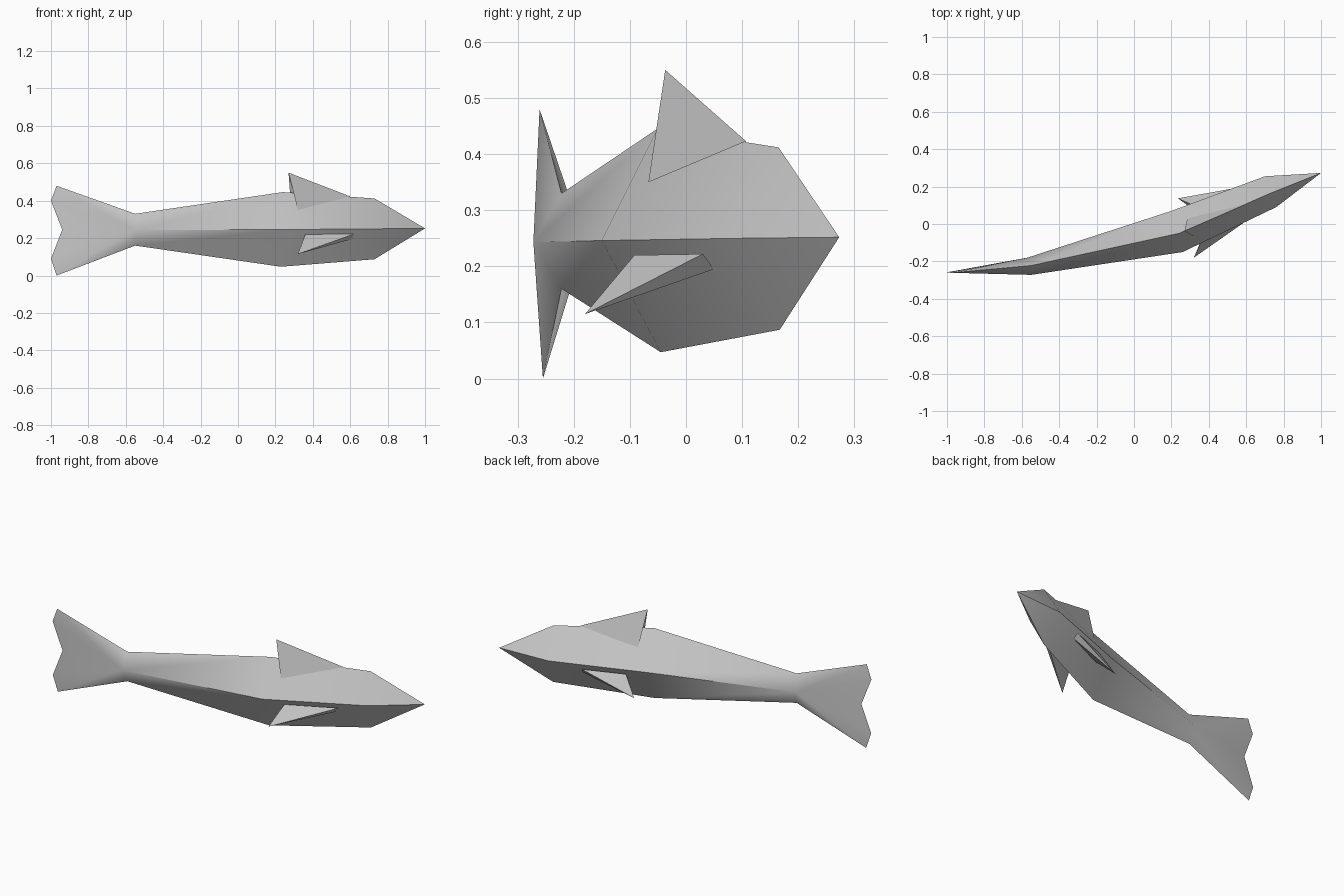
import bpy, bmesh
from math import radians

if "Cube" in bpy.data.objects:
    bpy.data.objects.remove(bpy.data.objects["Cube"])


def build(name, verts, faces):
    bm = bmesh.new()
    vs = [bm.verts.new(v) for v in verts]
    for f in faces:
        bm.faces.new([vs[i] for i in f])
    bmesh.ops.recalc_face_normals(bm, faces=bm.faces)
    me = bpy.data.meshes.new(name)
    bm.to_mesh(me)
    bm.free()
    ob = bpy.data.objects.new(name, me)
    bpy.context.collection.objects.link(ob)
    bpy.ops.object.select_all(action='DESELECT')
    ob.select_set(True)
    bpy.context.view_layer.objects.active = ob
    bpy.ops.object.shade_smooth_by_angle(angle=radians(35))
    return ob


# Body: diamond rings (top, near side, bottom, far side) from nose to tail root
rings = [
    [(0.73, 0.165, 0.412), (0.76, 0.09, 0.25), (0.73, 0.167, 0.087), (0.70, 0.255, 0.25)],
    [(0.24, -0.05, 0.446), (0.26, -0.15, 0.246), (0.23, -0.045, 0.047), (0.20, 0.07, 0.246)],
    [(-0.55, -0.222, 0.33), (-0.55, -0.272, 0.243), (-0.55, -0.222, 0.16), (-0.57, -0.18, 0.243)],
]
verts = [(1.0, 0.273, 0.252)] + [p for r in rings for p in r]
faces = [(0, 1 + i, 1 + (i + 1) % 4) for i in range(4)]
for k in range(2):
    for i in range(4):
        a, b = 1 + 4 * k + i, 1 + 4 * k + (i + 1) % 4
        faces += [(a, a + 4, b + 4), (a, b + 4, b)]

# Tail fin: the last ring flattens into a forked edge
fork = [(-0.97, -0.261, 0.48), (-1.0, -0.26, 0.40), (-0.94, -0.255, 0.245),
        (-1.0, -0.258, 0.09), (-0.97, -0.255, 0.0)]
t = len(verts)
verts += fork
top, near, bottom, far = 9, 10, 11, 12
for side in (near, far):
    edge = [top] + list(range(t, t + 5)) + [bottom]
    faces += [(side, p, q) for p, q in zip(edge, edge[1:])]
build("body", verts, faces)

# Dorsal fin: swept spike with flared roots on both flanks
build("dorsal_fin",
      [(0.27, -0.037, 0.55), (0.60, 0.107, 0.423), (0.32, -0.067, 0.35),
       (0.305, -0.02, 0.447), (0.285, 0.03, 0.35)],
      [(0, 1, 2), (0, 2, 3), (0, 3, 4), (0, 4, 1), (1, 4, 3), (1, 3, 2)])

# Side fins: thin wedges pointing back and down
fins = {
    "near_side_fin": [(0.32, -0.18, 0.115), (0.36, -0.092, 0.22), (0.62, 0.03, 0.222),
                      (0.61, 0.05, 0.195), (0.37, -0.06, 0.185)],
    "far_side_fin": [(0.235, 0.137, 0.115), (0.31, 0.104, 0.22), (0.53, 0.19, 0.222),
                     (0.54, 0.17, 0.195), (0.32, 0.075, 0.185)],
}
for name, pts in fins.items():
    build(name, pts, [(0, 1, 2), (0, 2, 3), (0, 3, 4), (0, 4, 1), (1, 4, 3), (1, 3, 2)])
